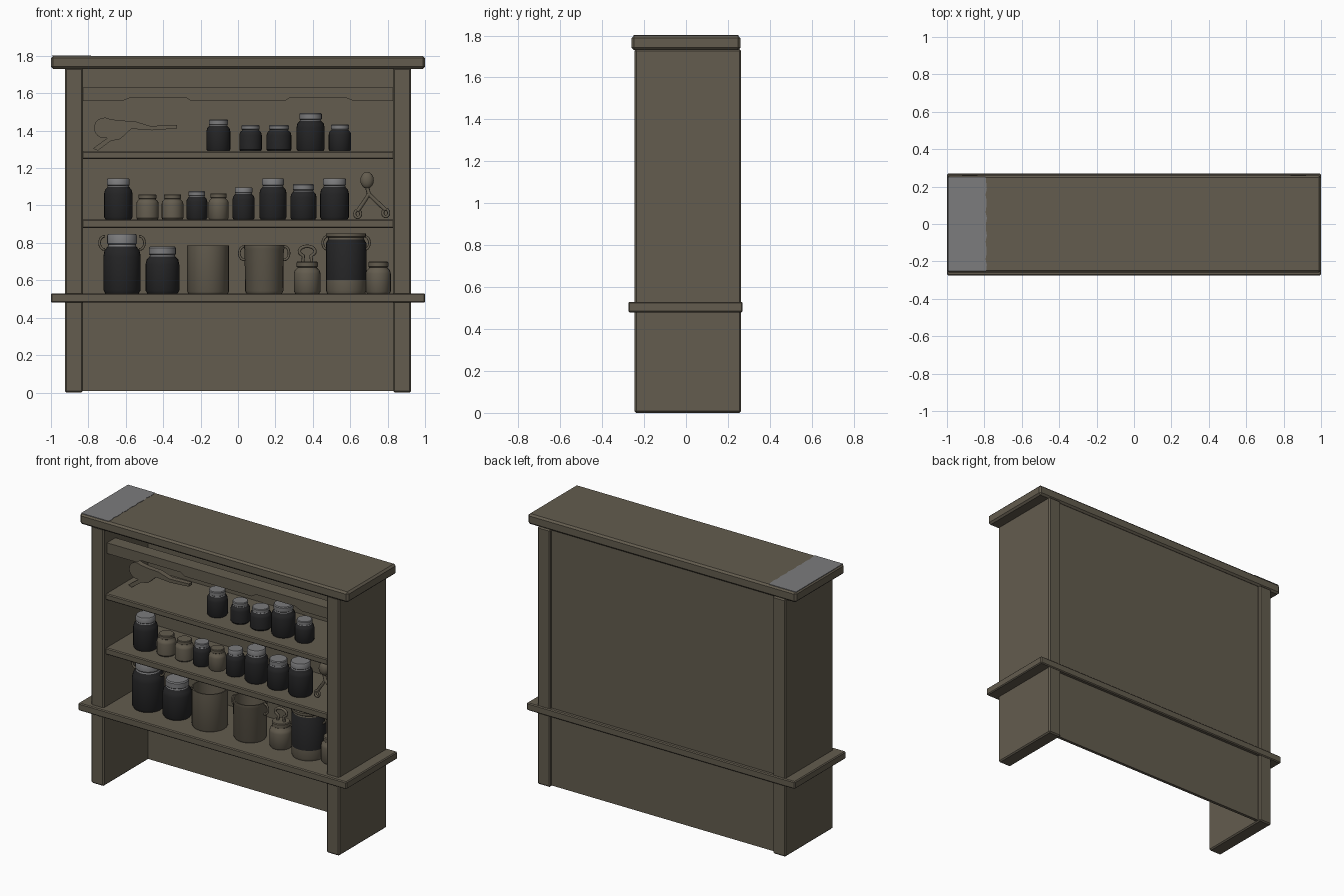
import bpy, bmesh, math
from mathutils import Matrix

cube = bpy.data.objects.get("Cube")
if cube:
    bpy.data.objects.remove(cube, do_unlink=True)


def material(name, color):
    mat = bpy.data.materials.new(name)
    mat.use_nodes = True
    mat.diffuse_color = (*color, 1)
    bsdf = next(n for n in mat.node_tree.nodes if n.type == 'BSDF_PRINCIPLED')
    bsdf.inputs["Base Color"].default_value = (*color, 1)
    return mat


WOOD = material("taupe wood", (0.125, 0.107, 0.077))
DARK = material("dark glass", (0.018, 0.018, 0.019))
GREY = material("pale grey", (0.2, 0.2, 0.205))
ITEM_Y = -0.07


def finish(name, bm, mats=(WOOD,), smooth=True):
    bmesh.ops.recalc_face_normals(bm, faces=bm.faces)
    mesh = bpy.data.meshes.new(name)
    bm.to_mesh(mesh)
    bm.free()
    for mat in mats:
        mesh.materials.append(mat)
    if smooth:
        mesh.shade_smooth()
        mesh.set_sharp_from_angle(angle=math.radians(35))
    obj = bpy.data.objects.new(name, mesh)
    bpy.context.collection.objects.link(obj)
    return obj


def board(name, xs, ys, zs, bevel=0.006):
    bm = bmesh.new()
    bmesh.ops.create_cube(bm, size=1)
    for v in bm.verts:
        v.co = [lo + (hi - lo) * (c + 0.5) for c, (lo, hi) in zip(v.co, (xs, ys, zs))]
    if bevel:
        bmesh.ops.bevel(bm, geom=bm.edges[:], offset=bevel, segments=1, affect='EDGES')
    return finish(name, bm, smooth=False)


def prism(name, points, lo, hi, mat=WOOD, flat=False):
    """Extrude an outline: along y, or along z when flat."""
    bm = bmesh.new()
    place = (lambda a, b: (a, b, lo)) if flat else (lambda a, b: (a, lo, b))
    face = bm.faces.new([bm.verts.new(place(a, b)) for a, b in points])
    moved = bmesh.ops.extrude_face_region(bm, geom=[face])["geom"]
    step = (0, 0, hi - lo) if flat else (0, hi - lo, 0)
    bmesh.ops.translate(bm, vec=step, verts=[g for g in moved if isinstance(g, bmesh.types.BMVert)])
    return finish(name, bm, (mat,), False)


def lathe(name, x, z, r, h, profile, bands):
    """Turn a unit profile; bands list (upper height fraction, material)."""
    bm = bmesh.new()
    verts = [bm.verts.new((x + a * r, ITEM_Y, z + b * h)) for a, b in profile]
    edges = [bm.edges.new(pair) for pair in zip(verts, verts[1:])]
    bmesh.ops.spin(bm, geom=verts + edges, cent=(x, ITEM_Y, 0), axis=(0, 0, 1),
                   angle=math.tau, steps=24)
    bmesh.ops.remove_doubles(bm, verts=bm.verts, dist=0.0002)
    for f in bm.faces:
        t = (f.calc_center_median().z - z) / h
        f.material_index = next((i for i, b in enumerate(bands) if t <= b[0]), len(bands) - 1)
    return finish(name, bm, [b[1] for b in bands])


def tube(name, points, radius=0.007):
    curve = bpy.data.curves.new(name, 'CURVE')
    curve.dimensions = '3D'
    curve.bevel_depth = radius
    curve.bevel_resolution = 2
    curve.use_fill_caps = True
    spline = curve.splines.new('POLY')
    spline.points.add(len(points) - 1)
    for p, (x, z) in zip(spline.points, points):
        p.co = (x, ITEM_Y, z, 1)
    curve.materials.append(WOOD)
    obj = bpy.data.objects.new(name, curve)
    bpy.context.collection.objects.link(obj)


def arc(x, z, rx, rz, start, end, n=14):
    angles = [math.radians(start + (end - start) * i / n) for i in range(n + 1)]
    return [(x + rx * math.cos(a), z + rz * math.sin(a)) for a in angles]


# Carcass
board("top_board", (-1, 1), (-0.26, 0.26), (1.73, 1.8), 0.012)
board("counter", (-1, 1), (-0.275, 0.27), (0.48, 0.53))
board("back_panel", (-0.84, 0.84), (0.225, 0.245), (0.008, 1.74), 0)
for side, label in ((1, "left"), (-1, "right")):
    xs = sorted((side * 0.83, side * 0.925))
    board(label + "_side_panel", xs, (-0.245, 0.263), (0, 1.735), 0.008)
for label, low, high in (("lower", 0.88, 0.925), ("upper", 1.248, 1.29)):
    board(label + "_shelf", (-0.835, 0.835), (-0.22, 0.23), (low, high))

# Pale end of the top, with a slightly ragged edge
ragged = [(-0.79 + 0.004 * math.sin(i * 2.3), -0.25 + 0.5 * i / 16) for i in range(17)]
prism("top_pale_patch", [(-0.995, -0.25)] + ragged + [(-0.995, 0.25)], 1.798, 1.802, GREY, True)

# Valance with two shallow cutouts
half = [(0.25, 1.558), (0.28, 1.578), (0.57, 1.578), (0.62, 1.558), (0.83, 1.558)]
lower = [(-x, z) for x, z in reversed(half)] + half
prism("valance", lower + [(0.83, 1.63), (-0.83, 1.63)], -0.21, -0.12)

# Jars: x, radius, height, kind
JAR = [(0, 0), (0.9, 0), (1, 0.06), (1, 0.62), (0.94, 0.72), (0.76, 0.79), (0.74, 0.82),
       (0.8, 0.84), (0.8, 0.97), (0.74, 1), (0, 1)]
FILLED = [(0.8, DARK), (2, GREY)]
PLAIN = [(2, WOOD)]
rows = {
    1.29: [(-0.105, 0.064, 0.17, 1), (0.067, 0.06, 0.14, 1), (0.219, 0.066, 0.14, 1),
           (0.388, 0.075, 0.205, 1), (0.545, 0.06, 0.143, 1)],
    0.925: [(-0.64, 0.076, 0.22, 1), (-0.484, 0.06, 0.135, 0), (-0.35, 0.058, 0.135, 0),
            (-0.22, 0.056, 0.152, 1), (-0.104, 0.054, 0.14, 0), (0.03, 0.059, 0.172, 1),
            (0.187, 0.073, 0.22, 1), (0.35, 0.07, 0.19, 1), (0.516, 0.077, 0.22, 1)],
    0.53: [(-0.62, 0.1, 0.318, 1), (-0.404, 0.09, 0.25, 1), (0.37, 0.071, 0.17, 0),
           (0.75, 0.067, 0.17, 0)],
}
for z, jars in rows.items():
    for x, r, h, filled in jars:
        lathe("filled_jar" if filled else "plain_jar", x, z, r, h, JAR, FILLED if filled else PLAIN)

# Open pails with a recessed inside
PAIL = [(0, 0), (0.88, 0), (0.95, 0.05), (0.97, 0.9), (1, 0.93), (1, 1), (0.92, 1), (0.86, 0.12), (0, 0.12)]
DRUM = [(0, 0), (0.95, 0), (1, 0.04), (1, 1), (0.93, 1), (0.91, 0.1), (0, 0.1)]
lathe("drum", -0.16, 0.53, 0.112, 0.255, DRUM, PLAIN)
lathe("pail", 0.14, 0.53, 0.108, 0.258, PAIL, PLAIN)

# Crock with a dark upper body above a bare base
CROCK = [(0, 0), (0.93, 0), (0.98, 0.05), (0.98, 0.22), (0.98, 0.84), (0.88, 0.9), (0.88, 0.93),
         (0.97, 0.95), (0.97, 1), (0, 1)]
lathe("crock", 0.578, 0.53, 0.11, 0.32, CROCK, [(0.22, WOOD), (0.88, DARK), (2, WOOD)])

# Handles and ears
for x, z, gap in ((-0.62, 0.8, 0.095), (0.14, 0.745, 0.108), (0.578, 0.8, 0.1)):
    for side in (1, -1):
        tube("side_ear", arc(x + side * gap, z, side * 0.025, 0.035, -100, 100))
tube("canister_handle", [(0.345, 0.69), (0.35, 0.73)] + arc(0.37, 0.755, 0.042, 0.027, 210, -30)
     + [(0.39, 0.73), (0.395, 0.69)], 0.009)

# Hand tool lying across the top shelf
prism("hand_tool", arc(-0.715, 1.415, 0.055, 0.055, 270, 60, 10)
      + [(-0.64, 1.455), (-0.55, 1.45), (-0.47, 1.425), (-0.325, 1.43), (-0.325, 1.412),
         (-0.46, 1.402), (-0.57, 1.41), (-0.63, 1.355), (-0.68, 1.345), (-0.75, 1.293),
         (-0.775, 1.305), (-0.7, 1.36)], -0.06, -0.025)

# Tongs: scoop head with two ringed legs
bm = bmesh.new()
bmesh.ops.create_uvsphere(bm, u_segments=12, v_segments=8, radius=1,
                          matrix=Matrix.Translation((0.69, ITEM_Y, 1.135)) @ Matrix.Diagonal((0.036, 0.025, 0.045, 1)))
finish("tongs_head", bm)
for foot, z in ((0.64, 0.955), (0.79, 0.96)):
    tube("tongs_leg", [(0.69, 1.1), (0.7, 1.06), (foot, z + 0.015)], 0.011)
    tube("tongs_ring", arc(foot, z, 0.016, 0.02, 0, 360), 0.008)
